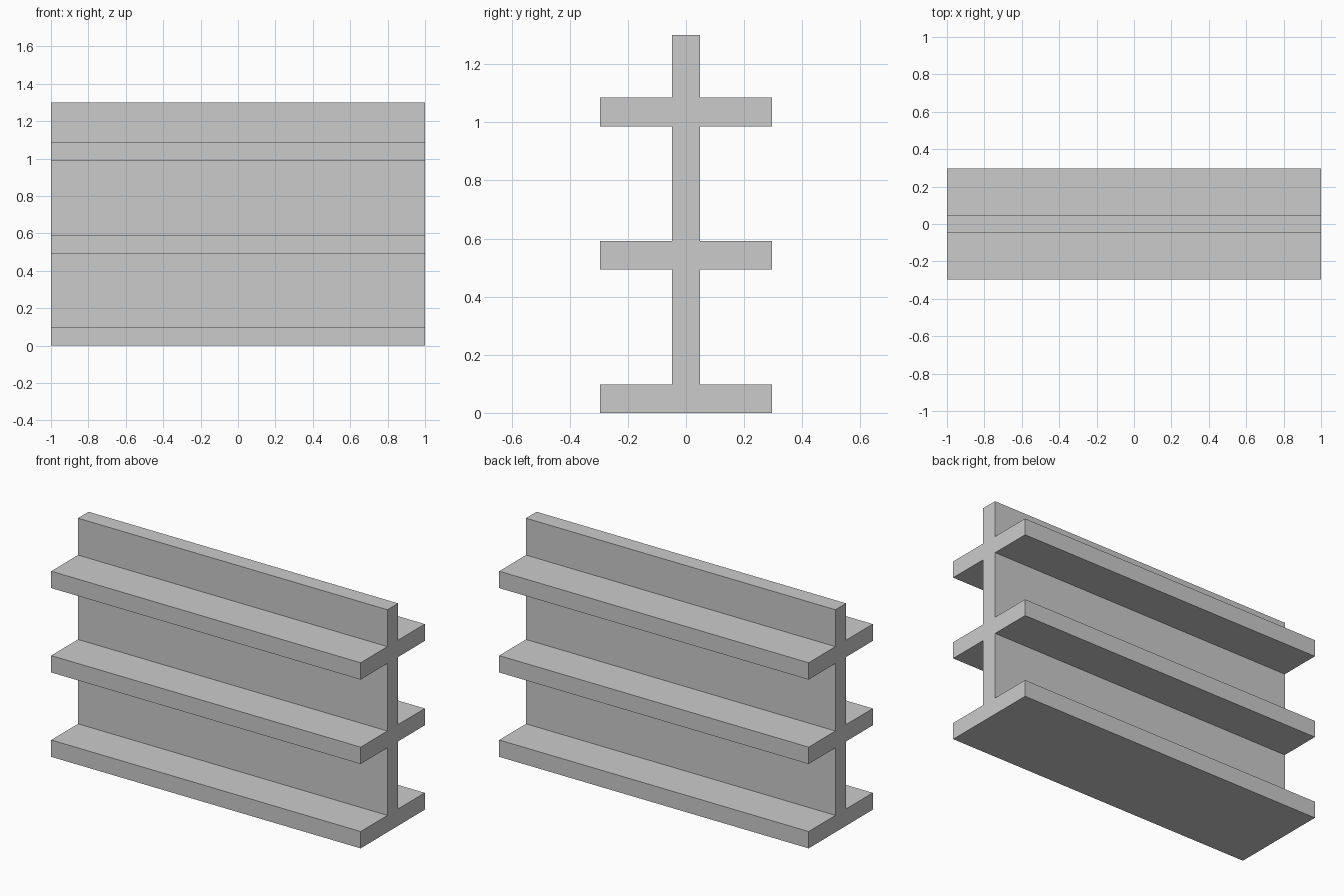
import bpy, bmesh

if "Cube" in bpy.data.objects:
    bpy.data.objects.remove(bpy.data.objects["Cube"])

LENGTH = 2.0
HEIGHT = 1.30
WEB = 0.049          # half thickness of the upright web
FLANGE = 0.296       # half width of the shelves
THICK = 0.0985       # shelf thickness
SHELVES = (0.0, 0.493, 0.986)

# Right half of the cross-section (y, z), walked upwards
half = []
for z in SHELVES:
    if z > 0:
        half.append((WEB, z))
    half += [(FLANGE, z), (FLANGE, z + THICK), (WEB, z + THICK)]
half.append((WEB, HEIGHT))

# Mirror to close the section
section = half + [(-y, z) for y, z in reversed(half)]

# Extrude the section along the length
bm = bmesh.new()
face = bm.faces.new([bm.verts.new((-LENGTH / 2, y, z)) for y, z in section])
result = bmesh.ops.extrude_face_region(bm, geom=[face], use_keep_orig=True)
moved = [g for g in result["geom"] if isinstance(g, bmesh.types.BMVert)]
bmesh.ops.translate(bm, verts=moved, vec=(LENGTH, 0, 0))
bmesh.ops.recalc_face_normals(bm, faces=bm.faces)

mesh = bpy.data.meshes.new("shelf_beam")
bm.to_mesh(mesh)
bm.free()
bpy.context.collection.objects.link(bpy.data.objects.new("shelf_beam", mesh))
